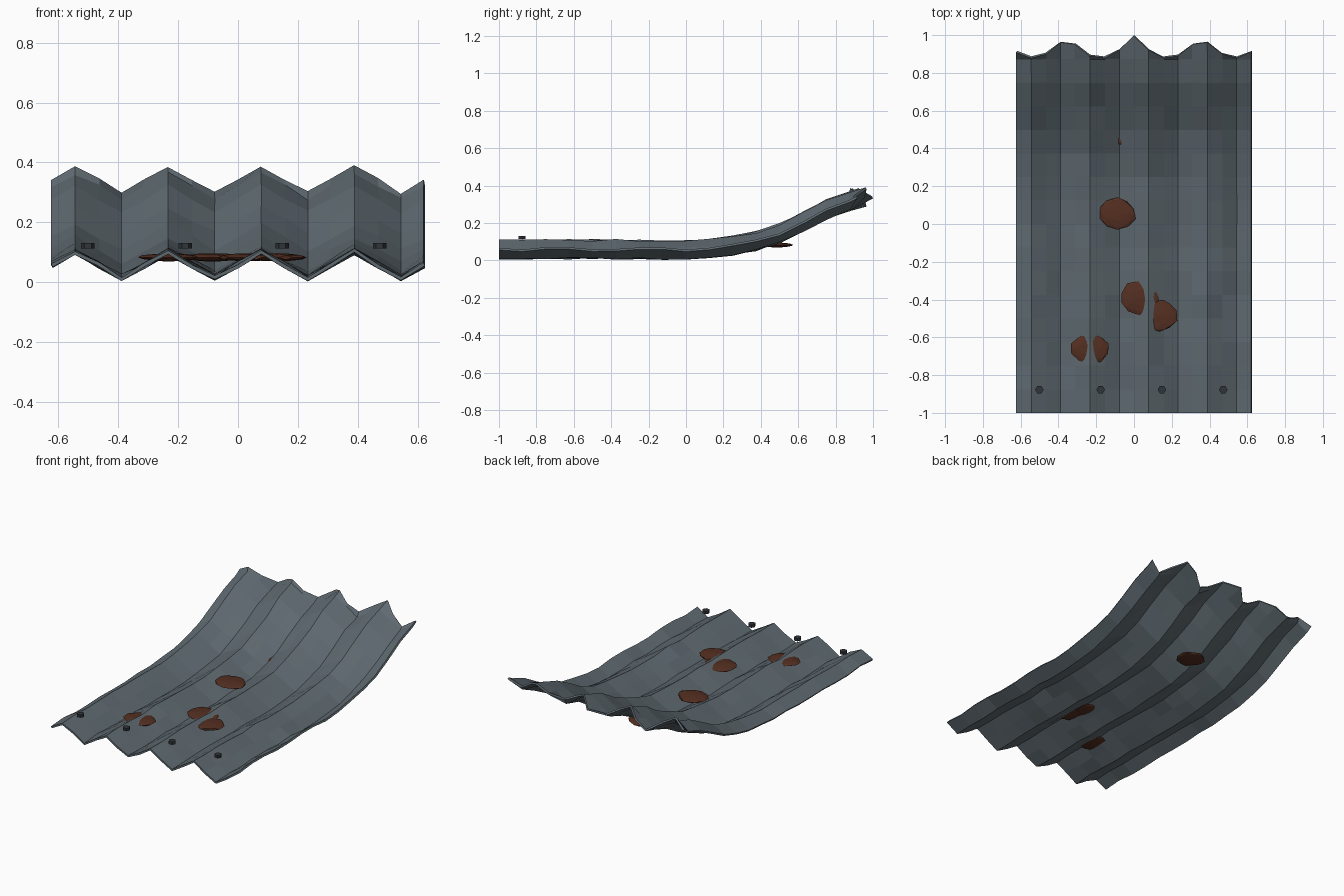
import bpy, bmesh, math, random
from mathutils import Matrix, Vector

if "Cube" in bpy.data.objects:
    bpy.data.objects.remove(bpy.data.objects["Cube"])

random.seed(7)


def material(name, rgb):
    m = bpy.data.materials.new(name)
    m.diffuse_color = (*rgb, 1)
    m.use_nodes = True
    m.node_tree.nodes["Principled BSDF"].inputs["Base Color"].default_value = m.diffuse_color
    return m


STEEL = material("weathered_steel", (0.115, 0.145, 0.165))
RUST = material("rust", (0.09, 0.028, 0.015))
DARK = material("dark_steel", (0.03, 0.036, 0.042))


def finish(bm, name, mat):
    bmesh.ops.recalc_face_normals(bm, faces=bm.faces[:])
    me = bpy.data.meshes.new(name)
    bm.to_mesh(me)
    bm.free()
    me.materials.append(mat)
    ob = bpy.data.objects.new(name, me)
    bpy.context.collection.objects.link(ob)
    return ob


# Corrugated sheet: four waves sampled at quarter periods, back end curled up
COLS, ROWS, WIDTH = 16, 16, 1.243
LIFT = [0, 0.007, 0.018, 0.043, 0.085, 0.145, 0.213, 0.258, 0.278]
HALF_EDGE = [1.0, 0.925, 0.885, 0.895, 0.955, 0.965, 0.905, 0.885, 0.915]

bm = bmesh.new()
grid = []
for r in range(ROWS + 1):
    line = []
    for c in range(COLS + 1):
        x = -WIDTH / 2 + WIDTH * c / COLS
        y = -1 + 2 * r / ROWS
        if r == ROWS:
            y = HALF_EDGE[abs(c - COLS // 2)] - 0.002
        z = 0.059 + 0.043 * math.sin(c * math.pi / 2) + LIFT[max(0, r - 8)]
        z += random.uniform(-0.007, 0.007)
        line.append(bm.verts.new((x, y, z)))
    grid.append(line)
for r in range(ROWS):
    for c in range(COLS):
        bm.faces.new((grid[r][c], grid[r][c + 1],
                      grid[r + 1][c + 1], grid[r + 1][c]))
sheet = finish(bm, "corrugated_sheet", STEEL)
solid = sheet.modifiers.new("thickness", "SOLIDIFY")
solid.thickness = 0.012
solid.offset = 0

# Rust patches: flattened, roughened low-poly lumps
PATCHES = [(-0.09, 0.055, 0.102, 0.09), (0.03, -0.39, 0.108, 0.092),
           (0.133, -0.485, 0.103, 0.09), (-0.232, -0.66, 0.103, 0.085),
           (-0.035, 0.487, 0.09, 0.087)]
for i, (x, y, rx, ry) in enumerate(PATCHES):
    bm = bmesh.new()
    bmesh.ops.create_icosphere(bm, subdivisions=2, radius=1)
    for v in bm.verts:
        v.co *= random.uniform(0.88, 1.04)
        v.co = Vector((x + v.co.x * rx, y + v.co.y * ry, 0.083 + v.co.z * 0.014))
    finish(bm, f"rust_patch_{i + 1}", RUST)

# Hexagonal bolt heads along the front edge
for i in range(4):
    bm = bmesh.new()
    place = (Matrix.Translation((-0.501 + 0.3245 * i, -0.877, 0.122))
             @ Matrix.Rotation(math.radians(30), 4, "Z"))
    bmesh.ops.create_cone(bm, cap_ends=True, segments=6, radius1=0.0225,
                          radius2=0.0225, depth=0.018, matrix=place)
    finish(bm, f"bolt_head_{i + 1}", DARK)
